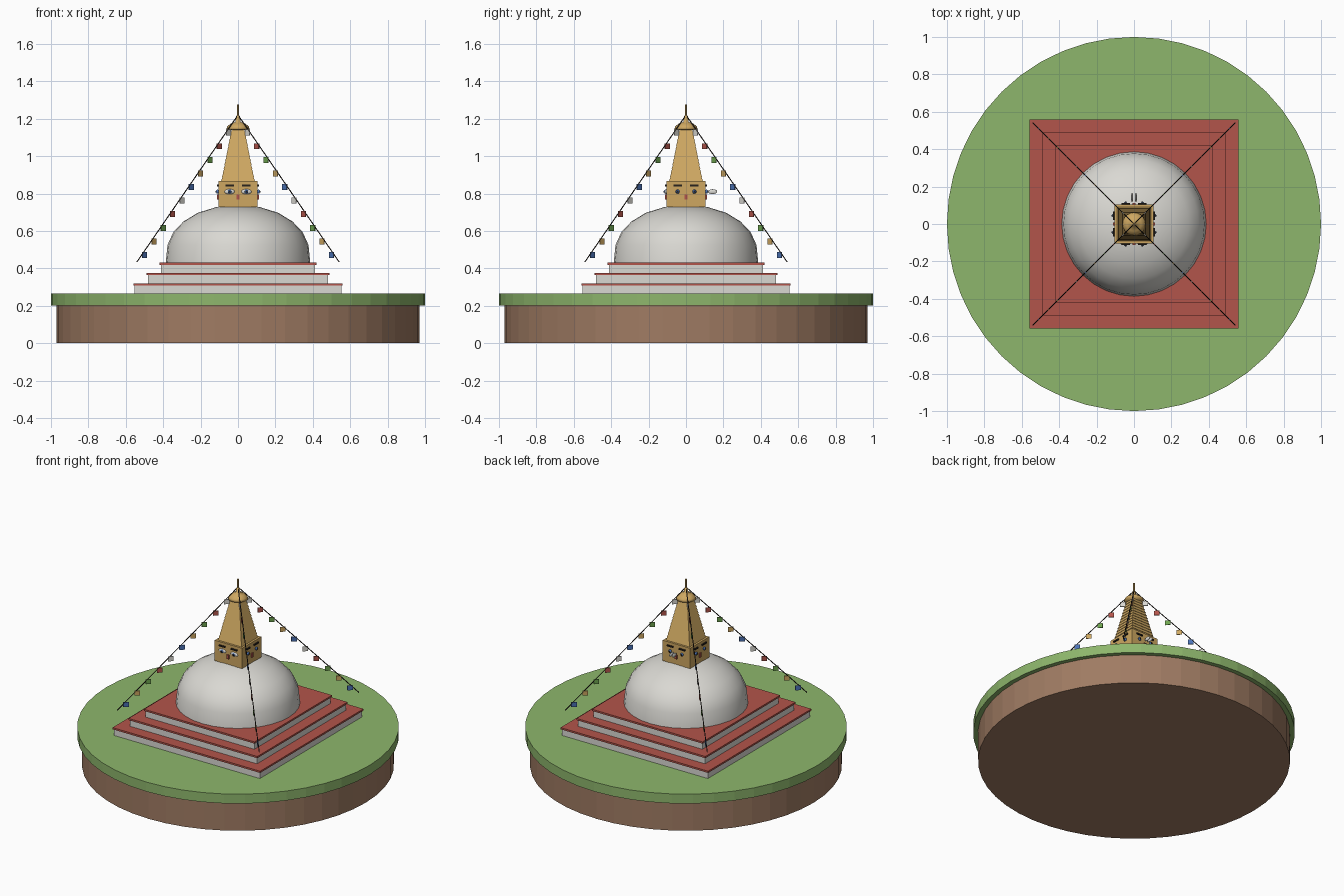
import bpy
import bmesh
from math import pi, sqrt
from mathutils import Matrix, Vector

if "Cube" in bpy.data.objects:
    bpy.data.objects.remove(bpy.data.objects["Cube"])


def material(name, rgb):
    m = bpy.data.materials.new(name)
    m.use_nodes = True
    m.diffuse_color = (*rgb, 1)
    m.node_tree.nodes["Principled BSDF"].inputs["Base Color"].default_value = (*rgb, 1)
    return m


GRASS = material("grass green", (0.27, 0.47, 0.15))
EARTH = material("earth brown", (0.35, 0.2, 0.125))
WHITE = material("plaster white", (0.7, 0.69, 0.65))
RED = material("brick red", (0.45, 0.09, 0.07))
GOLD = material("gold", (0.62, 0.39, 0.12))
DARK = material("rope dark", (0.02, 0.015, 0.012))
BLUE = material("flag blue", (0.07, 0.17, 0.47))
LEAF = material("flag green", (0.16, 0.38, 0.08))


def finish(name, bm, mat, smooth=False):
    bmesh.ops.recalc_face_normals(bm, faces=bm.faces)
    mesh = bpy.data.meshes.new(name)
    bm.to_mesh(mesh)
    bm.free()
    mesh.materials.append(mat)
    for p in mesh.polygons:
        p.use_smooth = smooth
    ob = bpy.data.objects.new(name, mesh)
    bpy.context.collection.objects.link(ob)
    return ob


def box(name, centre, size, mat, turn=0):
    bm = bmesh.new()
    place = Matrix.Rotation(turn, 4, 'Z') @ Matrix.Translation(centre)
    bmesh.ops.create_cube(bm, size=1, matrix=place @ Matrix.Diagonal((*size, 1)))
    return finish(name, bm, mat)


def drum(name, radius, low, high, mat, sides):
    bm = bmesh.new()
    bmesh.ops.create_cone(bm, cap_ends=True, segments=sides, radius1=radius, radius2=radius,
                          depth=high - low, matrix=Matrix.Translation((0, 0, (low + high) / 2)))
    return finish(name, bm, mat)


def ellipsoid(name, centre, radii, mat, turn=0):
    bm = bmesh.new()
    place = Matrix.Rotation(turn, 4, 'Z') @ Matrix.Translation(centre)
    bmesh.ops.create_uvsphere(bm, u_segments=14, v_segments=8, radius=1,
                              matrix=place @ Matrix.Diagonal((*radii, 1)))
    return finish(name, bm, mat, True)


def lathe(name, profile, mat, sides):
    bm = bmesh.new()
    verts = [bm.verts.new((r, 0, z)) for r, z in profile]
    edges = [bm.edges.new(pair) for pair in zip(verts, verts[1:])]
    bmesh.ops.spin(bm, geom=verts + edges, axis=(0, 0, 1), cent=(0, 0, 0),
                   angle=2 * pi, steps=sides)
    bmesh.ops.remove_doubles(bm, verts=bm.verts, dist=0.0005)
    return finish(name, bm, mat, True)


# Round ground
drum("earth_base", 0.97, 0, 0.2, EARTH, 48)
drum("grass_top", 1.0, 0.2, 0.265, GRASS, 48)

# Three square terraces with red caps
low = 0.265
for i, (half, top) in enumerate([(0.553, 0.32), (0.482, 0.375), (0.413, 0.43)], 1):
    cap = top - 0.012
    box(f"terrace_{i}", (0, 0, (low + cap) / 2), (2 * half, 2 * half, cap - low), WHITE)
    wide = 2 * half + 0.014
    box(f"terrace_cap_{i}", (0, 0, top - 0.006), (wide, wide, 0.012), RED)
    low = top

# Dome
lathe("dome", [(0.387, 0.425), (0.377, 0.525), (0.345, 0.595), (0.292, 0.65),
               (0.215, 0.697), (0.115, 0.728), (0, 0.737)], WHITE, 32)

# Square tower block with a face on each side
FACE = 0.104
box("tower_block", (0, 0, 0.797), (2 * FACE, 2 * FACE, 0.14), GOLD)
for k, side in enumerate(["front", "left", "back", "right"]):
    turn = k * pi / 2
    for s in (-1, 1):
        x = s * 0.045
        box(f"{side}_brow", (x, -FACE - 0.003, 0.843), (0.046, 0.01, 0.009), DARK, turn)
        if side == "front":
            ellipsoid("front_eye", (x, -FACE, 0.81), (0.028, 0.009, 0.014), WHITE)
        ellipsoid(f"{side}_iris", (x, -FACE - 0.005, 0.81), (0.011, 0.008, 0.011), BLUE, turn)
        ellipsoid(f"{side}_pupil", (x, -FACE - 0.01, 0.81), (0.006, 0.007, 0.006), DARK, turn)
    box(f"{side}_nose", (0, -FACE - 0.003, 0.782), (0.016, 0.01, 0.028), RED, turn)
for s in (-1, 1):
    ellipsoid("back_eye", (s * 0.01, 0.142, 0.81), (0.006, 0.025, 0.013), WHITE)

# Stepped spire
STEPS = 13
rise = 0.275 / STEPS
for i in range(STEPS):
    half = 0.09 - 0.05 * i / (STEPS - 1)
    bm = bmesh.new()
    place = Matrix.Translation((0, 0, 0.867 + rise * (i + 0.5))) @ Matrix.Rotation(pi / 4, 4, 'Z')
    bmesh.ops.create_cone(bm, cap_ends=True, segments=4, radius1=half * sqrt(2),
                          radius2=(half - 0.007) * sqrt(2), depth=rise, matrix=place)
    finish(f"spire_step_{i + 1}", bm, GOLD)

# Canopy and finial
lathe("canopy", [(0, 1.138), (0.063, 1.142), (0.058, 1.158), (0.038, 1.175),
                 (0.014, 1.183), (0.01, 1.215), (0, 1.22)], GOLD, 20)
drum("finial", 0.005, 1.2, 1.275, GOLD, 8)

# Ropes with hanging flags towards the four corners
PEAK = Vector((0, 0, 1.22))
COLOURS = [WHITE, RED, LEAF, GOLD, BLUE]
for k in range(4):
    turn = pi / 4 + k * pi / 2
    spin = Matrix.Rotation(turn, 4, 'Z')
    end = spin @ Vector((0.54 * sqrt(2), 0, 0.435))
    span = end - PEAK
    bm = bmesh.new()
    place = Matrix.Translation((PEAK + end) / 2) @ span.to_track_quat('Z', 'Y').to_matrix().to_4x4()
    bmesh.ops.create_cone(bm, cap_ends=True, segments=6, radius1=0.003, radius2=0.003,
                          depth=span.length, matrix=place)
    finish(f"rope_{k + 1}", bm, DARK)
    for i in range(11):
        if i == 10:
            break
        out = 0.05 + 0.05 * i
        z = 1.22 - out * 1.453 - 0.022
        box(f"flag_{k + 1}_{i + 1}", (out * sqrt(2), 0, z), (0.034, 0.005, 0.032),
            COLOURS[i % 5], turn)
